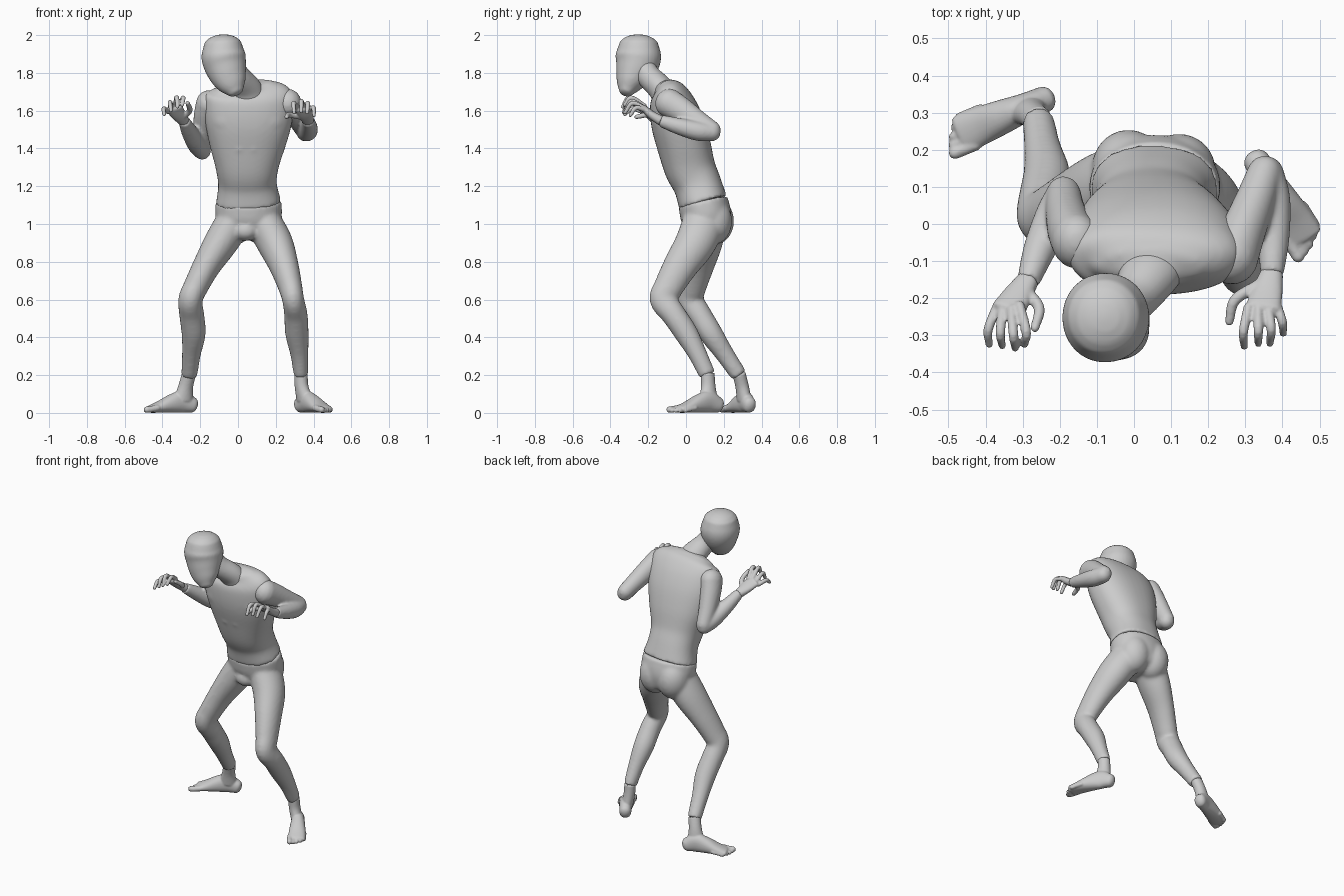
import bpy, bmesh, math
from mathutils import Vector, Matrix


def tube(bm, secs, ref=(1, 0, 0), power=2.0, caps=(1, 1), n=24, steps=5):
    """Loft through (x, y, z, radius along ref, radius across) sections."""
    secs = [Vector(s if len(s) == 5 else (*s, s[3])) for s in secs]
    ext = [secs[0] * 2 - secs[1]] + secs + [secs[-1] * 2 - secs[-2]]
    pts = []
    for i in range(1, len(ext) - 2):
        a, b, c, d = ext[i - 1:i + 3]
        for k in range(steps):
            t = k / steps
            pts.append((b * 2 + (c - a) * t + (a * 2 - b * 5 + c * 4 - d) * t * t
                        + (b * 3 - a - c * 3 + d) * t ** 3) * 0.5)
    pts.append(secs[-1])
    pos = [Vector(p[:3]) for p in pts]
    rings = []
    for i, p in enumerate(pts):
        t = (pos[min(i + 1, len(pos) - 1)] - pos[max(i - 1, 0)]).normalized()
        rings.append((pos[i], t, p[3], p[4]))

    def cap(ring, sign, amount):
        c, t, a, b = ring
        return [(c + t * sign * amount * min(a, b) * math.sin(w), t,
                 a * math.cos(w), b * math.cos(w)) for w in (0.4, 0.8, 1.15, 1.45)]
    if caps[0]:
        rings = cap(rings[0], -1, caps[0])[::-1] + rings
    if caps[1]:
        rings += cap(rings[-1], 1, caps[1])
    loops = []
    for c, t, a, b in rings:
        u = Vector(ref)
        u = (u - t * u.dot(t)).normalized()
        v = t.cross(u)
        loop = []
        for k in range(n):
            w = math.tau * k / n
            x, y = math.cos(w), math.sin(w)
            x = math.copysign(abs(x) ** (2 / power), x)
            y = math.copysign(abs(y) ** (2 / power), y)
            loop.append(bm.verts.new(c + u * a * x + v * b * y))
        loops.append(loop)
    for p, q in zip(loops, loops[1:]):
        for k in range(n):
            bm.faces.new((p[k], p[(k + 1) % n], q[(k + 1) % n], q[k]))
    bm.faces.new(loops[0][::-1])
    bm.faces.new(loops[-1])


def ball(bm, c, r):
    bmesh.ops.create_icosphere(bm, subdivisions=4, radius=1,
                               matrix=Matrix.Translation(c) @ Matrix.Diagonal((*r, 1)))


def finish(name, bm, voxel=0.01, smooth=4):
    """Fuse the overlapping volumes of a part into one smooth skin."""
    bmesh.ops.recalc_face_normals(bm, faces=bm.faces)
    mesh = bpy.data.meshes.new(name)
    bm.to_mesh(mesh)
    bm.free()
    ob = bpy.data.objects.new(name, mesh)
    bpy.context.collection.objects.link(ob)
    m = ob.modifiers.new("fuse", 'REMESH')
    m.mode, m.voxel_size, m.use_smooth_shade = 'VOXEL', voxel, True
    m = ob.modifiers.new("soften", 'SMOOTH')
    m.factor, m.iterations = 0.5, smooth


# Head: one loft from the chin up the tapering face to the round skull
bm = bmesh.new()
tube(bm, [(-.012, -.318, 1.70, .044, .038), (-.03, -.304, 1.738, .076, .066),
          (-.05, -.284, 1.785, .097, .092), (-.067, -.262, 1.84, .112, .114),
          (-.077, -.252, 1.89, .117, .121), (-.08, -.25, 1.94, .104, .108)],
     power=2.05, caps=(.5, .62), n=32)
finish("head", bm, .008, 6)

# Neck
bm = bmesh.new()
tube(bm, [(.06, -.105, 1.62, .09, .06), (.045, -.13, 1.71, .085, .068),
          (.0, -.20, 1.785, .064, .064), (-.045, -.235, 1.86, .06, .06)])
finish("neck", bm)

# Torso leaning forward, with chest, shoulder blades and stomach
bm = bmesh.new()
tube(bm, [(.055, .09, 1.113, .173, .13), (.05, .06, 1.21, .155, .127),
          (.048, .02, 1.30, .167, .135), (.05, -.012, 1.42, .202, .141),
          (.055, -.047, 1.54, .23, .139), (.058, -.075, 1.64, .235, .12),
          (.058, -.092, 1.70, .222, .092), (.055, -.11, 1.738, .14, .05)],
     power=2.3, caps=(0, .3), n=40)
for s in (-1, 1):
    ball(bm, (.055 + s * .09, -.103, 1.56), (.115, .075, .11))
    ball(bm, (.055 + s * .10, -.005, 1.56), (.08, .07, .11))
    for k in range(3):
        ball(bm, (.045 + s * .036, -.105 + .035 * k, 1.40 - .075 * k), (.036, .05, .036))
# trapezius slope on both sides of the neck
tube(bm, [(-.08, -.095, 1.68, .05, .05), (.055, -.105, 1.72, .065, .045),
          (.19, -.095, 1.685, .05, .05)], ref=(0, 1, 0))
finish("torso", bm, .01, 7)

# Pelvis and legs
legs = {
    "right": [(.128, .10, 1.02, .096, .115), (.195, .05, .90, .095, .108),
              (.243, -.028, .78, .078, .092), (.276, -.09, .67, .064, .079),
              (.292, -.12, .60, .058, .073), (.306, -.065, .52, .062, .065),
              (.312, .002, .42, .062, .062), (.325, .062, .31, .048, .05),
              (.333, .114, .20, .038, .044)],
    "left": [(-.017, .105, 1.02, .096, .115), (-.091, .085, .90, .09, .108),
             (-.165, .057, .78, .074, .092), (-.222, .03, .67, .066, .079),
             (-.252, .02, .60, .064, .073), (-.245, .07, .52, .066, .065),
             (-.235, .132, .42, .064, .062), (-.247, .206, .31, .05, .05),
             (-.258, .28, .20, .043, .044)]}
bm = bmesh.new()
tube(bm, [(.055, .089, 1.121, .175, .132), (.056, .106, 1.04, .175, .135),
          (.05, .112, .975, .15, .12)], power=2.1, caps=(0, .5), n=40)
for secs in legs.values():
    tube(bm, secs, caps=(1, 0))
ball(bm, (-.015, .152, 1.015), (.098, .102, .125))
ball(bm, (.122, .145, 1.015), (.098, .098, .125))
ball(bm, (.04, .03, .965), (.065, .06, .055))
finish("pelvis_and_legs", bm, .01, 8)

# Feet: heel position, pointing direction, outward turn
for side, heel, f, turn in (("right", (.335, .162), (.53, -.85), 1),
                            ("left", (-.25, .332), (-.92, -.38), -1)):
    f = Vector((*f, 0)).normalized()
    out = Vector((-f.y, f.x, 0)) * turn
    base = Vector((*heel, 0))

    def at(d, s, z):
        return tuple(base + f * d + out * s + Vector((0, 0, z)))
    bm = bmesh.new()
    tube(bm, [(*at(-.008, 0, .042), .036, .042), (*at(.05, 0, .058), .039, .058),
              (*at(.11, 0, .049), .046, .049), (*at(.18, 0, .031), .052, .031),
              (*at(.235, -.003, .019), .053, .019)], ref=out, power=2.2, caps=(.8, .5))
    a = legs[side][-1]
    tube(bm, [(a[0], a[1], .21, .035, .038), (*at(.038, -.022, .14), .035, .04),
              (*at(.045, -.008, .07), .036, .055)], ref=out, caps=(0, .5))
    for k in range(5):
        s, r = -.041 + .021 * k, (.0175 if k == 0 else .013)
        tip = .268 - .003 * k * k
        tube(bm, [(*at(tip - .06, s, .026), r), (*at(tip - .02, s, .019), r),
                  (*at(tip, s, r), r)], ref=out, n=12)
    finish(side + "_foot", bm, .005, 4)

# Arms: upper arm and forearm fused at the elbow
arms = {
    "right": ([(.265, -.092, 1.642, .07, .076), (.29, -.03, 1.605, .062, .07),
               (.325, .06, 1.545, .054, .058), (.352, .137, 1.495, .047, .05)],
              [(.357, .135, 1.485, .048), (.37, .06, 1.493, .052),
               (.375, -.04, 1.518, .044), (.372, -.135, 1.547, .032)]),
    "left": ([(-.155, -.047, 1.64, .067, .076), (-.172, -.015, 1.575, .062, .069),
              (-.185, .035, 1.48, .054, .058), (-.19, .08, 1.40, .047, .05)],
             [(-.19, .08, 1.387, .047), (-.215, .02, 1.42, .052),
              (-.255, -.07, 1.485, .044), (-.285, -.155, 1.545, .031)])}
for side, (upper, fore) in arms.items():
    bm = bmesh.new()
    tube(bm, upper)
    tube(bm, fore, caps=(1, 0))
    finish(side + "_arm", bm, .008, 6)

# Hands: palm sections, then knuckle, joint and tip of each finger (thumb last)
hands = {
    "right": ([(.372, -.13, 1.545, .03, .026), (.36, -.18, 1.575, .041, .023),
               (.348, -.225, 1.612, .048, .019)],
              [((.308, -.225, 1.615), (.295, -.29, 1.64), (.297, -.33, 1.59)),
               ((.335, -.23, 1.62), (.335, -.29, 1.65), (.335, -.322, 1.595)),
               ((.362, -.23, 1.618), (.37, -.285, 1.64), (.366, -.322, 1.59)),
               ((.385, -.22, 1.605), (.40, -.265, 1.615), (.402, -.295, 1.575)),
               ((.335, -.165, 1.567), (.272, -.205, 1.578), (.257, -.262, 1.567))]),
    "left": ([(-.284, -.15, 1.542, .029, .026), (-.312, -.19, 1.575, .039, .023),
              (-.338, -.23, 1.612, .047, .019)],
             [((-.308, -.22, 1.625), (-.29, -.29, 1.668), (-.295, -.325, 1.63)),
              ((-.33, -.23, 1.625), (-.325, -.30, 1.67), (-.32, -.335, 1.62)),
              ((-.355, -.235, 1.612), (-.36, -.295, 1.645), (-.355, -.328, 1.60)),
              ((-.372, -.23, 1.595), (-.393, -.285, 1.61), (-.39, -.325, 1.58)),
              ((-.296, -.175, 1.56), (-.256, -.225, 1.60), (-.267, -.28, 1.64))])}
for side, (palm, fingers) in hands.items():
    bm = bmesh.new()
    tube(bm, palm, power=2.3, caps=(0, .8))
    for i, (a, b, c) in enumerate(fingers):
        r = .016 if i == 4 else .0135
        tube(bm, [(*a, r), (*b, r * .95), (*c, r * .75)], n=12)
    finish(side + "_hand", bm, .005, 2)
